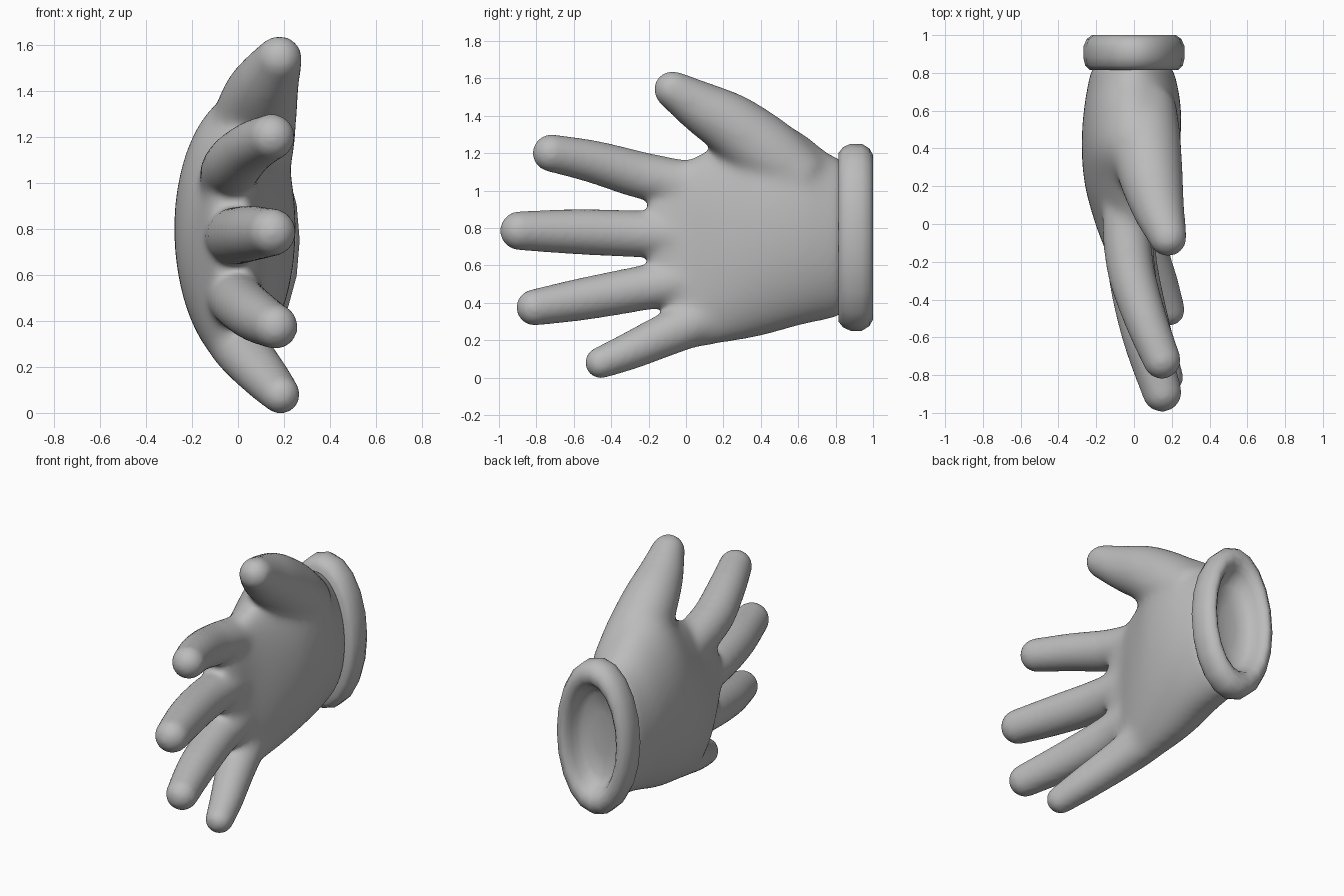
import bpy, bmesh, math
from mathutils import Vector

cube = bpy.data.objects.get("Cube")
if cube:
    bpy.data.objects.remove(cube)

grey = bpy.data.materials.new("Glove grey")
grey.use_nodes = True
colour = (0.5, 0.5, 0.5, 1)
grey.diffuse_color = colour
grey.node_tree.nodes["Principled BSDF"].inputs["Base Color"].default_value = colour


def flow(rows, steps=5):
    """Smooth the rows of numbers into a denser list that passes through them."""
    out = []
    for i in range(len(rows) - 1):
        a, b, c, d = (rows[max(0, min(len(rows) - 1, i + k))] for k in (-1, 0, 1, 2))
        for s in range(steps):
            t = s / steps
            out.append([q + t / 2 * (r - p + t * (2 * p - 5 * q + 4 * r - u + t * (3 * (q - r) + u - p)))
                        for p, q, r, u in zip(a, b, c, d)])
    return out + [list(rows[-1])]


def loft(bm, rings):
    """Skin a closed solid over a list of equal point rings."""
    loops = [[bm.verts.new(p) for p in ring] for ring in rings]
    n = len(loops[0])
    for a, b in zip(loops, loops[1:]):
        for i in range(n):
            j = (i + 1) % n
            bm.faces.new((a[i], a[j], b[j], b[i]))
    bm.faces.new(loops[0][::-1])
    bm.faces.new(loops[-1])


def angles(n):
    return [2 * math.pi * i / n for i in range(n)]


def hand_section(y, low, high, back, edge, palm, curl):
    """Oval slice with its own bulge on back and palm, its ends curled to the palm."""
    mid, half = (low + high) / 2, (high - low) / 2
    return [Vector((edge + math.cos(t) * ((palm - edge) if math.cos(t) > 0 else (edge - back))
                    + curl * math.sin(t) ** 2, y, mid + half * math.sin(t))) for t in angles(40)]


def finger(bm, path):
    """Tapered tube with a round tip; path rows are x, y, z, radius."""
    pts = [(Vector(p[:3]), p[3]) for p in flow(path)]
    centres = []
    for i, (p, r) in enumerate(pts):
        before, after = pts[max(i - 1, 0)][0], pts[min(i + 1, len(pts) - 1)][0]
        centres.append((p, (after - before).normalized(), r))
    tip, way, r = centres[-1]
    for k in range(1, 7):
        a = k * math.pi / 13
        centres.append((tip + way * r * math.sin(a), way, r * math.cos(a)))
    rings = []
    for p, d, r in centres:
        q = d.to_track_quat('Z', 'Y')
        rings.append([p + q @ Vector((r * math.cos(t), r * math.sin(t), 0)) for t in angles(24)])
    loft(bm, rings)


def make_object(name, bm):
    bmesh.ops.recalc_face_normals(bm, faces=bm.faces)
    mesh = bpy.data.meshes.new(name)
    bm.to_mesh(mesh)
    bm.free()
    mesh.materials.append(grey)
    obj = bpy.data.objects.new(name, mesh)
    bpy.context.collection.objects.link(obj)
    bpy.ops.object.select_all(action='DESELECT')
    obj.select_set(True)
    bpy.context.view_layer.objects.active = obj
    return obj


# Palm, wrist to knuckles: y, low z, high z, back x, edge x, palm x, curl
palm_slices = [
    (0.84, .33, 1.17, -.22, -.01, .20, 0),
    (0.76, .31, 1.20, -.24, -.01, .225, 0),
    (0.60, .275, 1.32, -.267, -.02, .25, .02),
    (0.40, .22, 1.38, -.278, -.04, .24, .03),
    (0.20, .185, 1.26, -.26, -.04, .185, .04),
    (0.00, .17, 1.16, -.205, -.03, .11, .04),
    (-.13, .38, 1.08, -.155, -.02, .085, .01),
    (-.20, .52, 1.00, -.12, -.02, .06, 0),
]
# Digits, from root to tip: x, y, z, radius
digits = [
    [(.06, .64, 1.04, .165), (.06, .45, 1.19, .19), (.09, .25, 1.345, .172),
     (.13, .08, 1.445, .142), (.18, -.07, 1.54, .105)],
    [(-.02, .2, .99, .12), (-.04, 0, 1.03, .13), (-.015, -.25, 1.085, .125),
     (.06, -.5, 1.155, .113), (.147, -.72, 1.2, .1)],
    [(-.03, .2, .75, .12), (-.03, 0, .76, .13), (-.005, -.3, .77, .125),
     (.06, -.6, .78, .12), (.148, -.89, .785, .104)],
    [(-.03, .2, .56, .12), (-.02, 0, .52, .13), (.01, -.25, .475, .12),
     (.08, -.55, .42, .113), (.163, -.81, .375, .097)],
    [(-.03, .25, .38, .12), (-.01, .1, .32, .13), (.045, -.08, .24, .12),
     (.13, -.3, .142, .1), (.185, -.455, .08, .084)],
]
bm = bmesh.new()
loft(bm, [hand_section(*s) for s in flow(palm_slices)])
for d in digits:
    finger(bm, d)
hand = make_object("glove_hand", bm)

# Fuse palm and digits into one skin, then soften the joints most
fuse = hand.modifiers.new("fuse", 'REMESH')
fuse.mode = 'VOXEL'
fuse.voxel_size = 0.016
bpy.ops.object.modifier_apply(modifier="fuse")
joints = hand.vertex_groups.new(name="joints")
for v in hand.data.vertices:
    joints.add([v.index], max(0, min(1, (v.co.y + .3) / .25)), 'REPLACE')
for name, group, turns in (("soften", "", 6), ("blend", "joints", 40)):
    mod = hand.modifiers.new(name, 'SMOOTH')
    mod.factor = 0.5
    mod.iterations = turns
    mod.vertex_group = group
    bpy.ops.object.modifier_apply(modifier=name)
bpy.ops.object.shade_smooth()

# Cuff: rolled rim around a shallow bowl; rows are y, half width, half height
cuff_profile = [
    (.82, .16, .36), (.815, .235, .45), (.84, .258, .482), (.88, .268, .5),
    (.94, .268, .5), (.98, .25, .475), (1.0, .222, .44), (1.0, .20, .40),
    (.98, .18, .365), (.95, .167, .342), (.91, .153, .318), (.88, .125, .27), (.865, .06, .14),
]
bm = bmesh.new()
loft(bm, [[Vector((w * math.cos(t), y, .75 + h * math.sin(t))) for t in angles(20)]
          for y, w, h in cuff_profile])
make_object("cuff", bm)
bpy.ops.object.shade_smooth()
